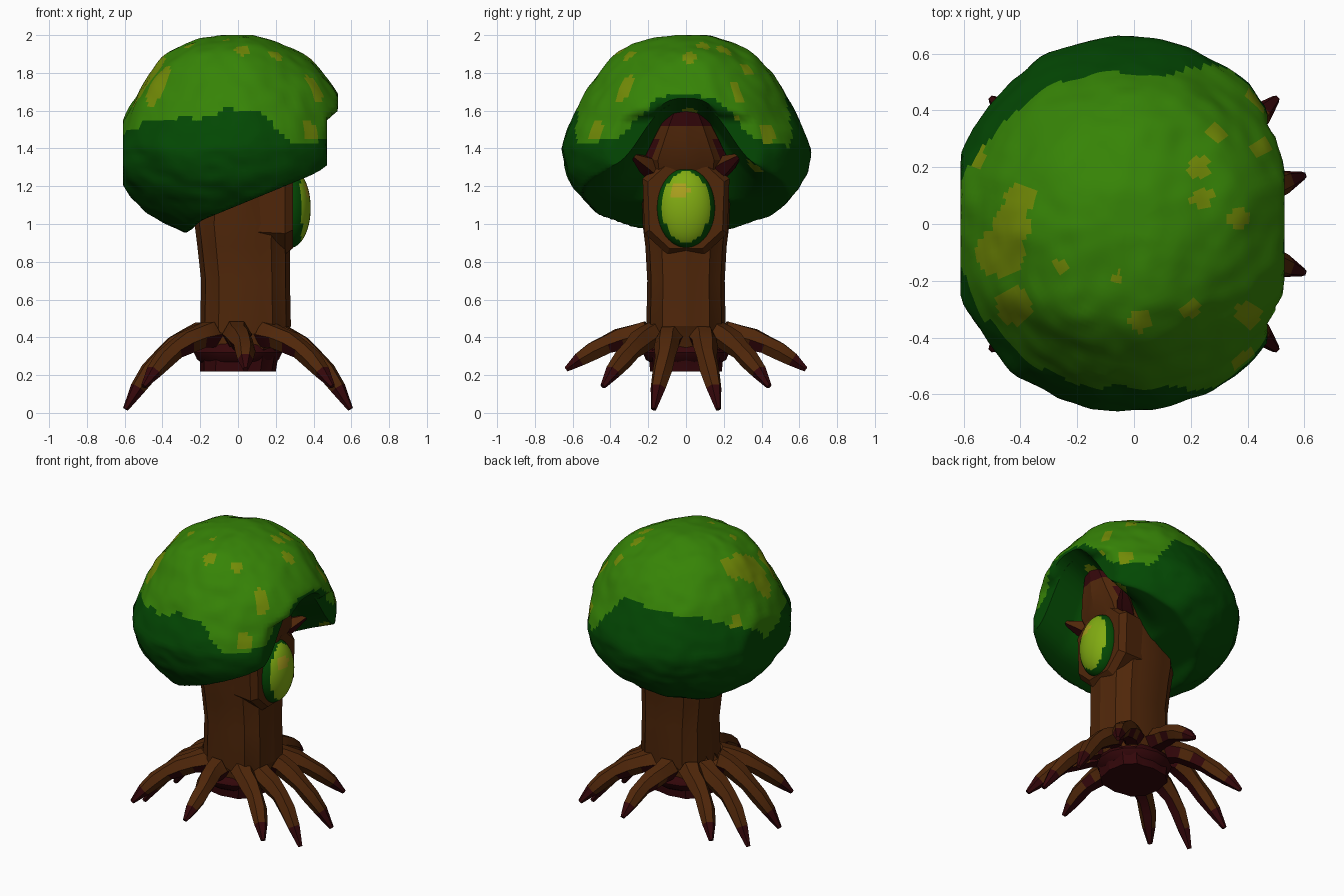
import bpy, bmesh, math
from mathutils import Vector, noise

cube = bpy.data.objects.get("Cube")
if cube:
    bpy.data.objects.remove(cube, do_unlink=True)


def material(name, rgb):
    m = bpy.data.materials.new(name)
    m.use_nodes = True
    m.diffuse_color = (*rgb, 1)
    m.node_tree.nodes["Principled BSDF"].inputs["Base Color"].default_value = (*rgb, 1)
    return m


LEAF = material("leaf green", (.037, .23, .002))
SHADE = material("deep green", (.001, .065, .001))
SPOT = material("moss yellow", (.17, .26, .002))
BARK = material("bark brown", (.08, .02, .003))
DARK = material("dark maroon", (.034, .002, .003))
GEM = material("lime", (.22, .41, .006))
AMBER = material("amber", (.4, .35, .012))


def finish(name, bm, mats, rule, angle=40):
    """Turn a bmesh into a shaded object, colouring each face by a rule."""
    bmesh.ops.recalc_face_normals(bm, faces=bm.faces[:])
    bm.normal_update()
    for f in bm.faces:
        f.material_index = rule(f.calc_center_median(), f.normal)
    mesh = bpy.data.meshes.new(name)
    bm.to_mesh(mesh)
    bm.free()
    for m in mats:
        mesh.materials.append(m)
    obj = bpy.data.objects.new(name, mesh)
    bpy.context.collection.objects.link(obj)
    bpy.ops.object.select_all(action='DESELECT')
    obj.select_set(True)
    bpy.context.view_layer.objects.active = obj
    bpy.ops.object.shade_smooth_by_angle(angle=math.radians(angle))
    return obj


def loft(bm, rings):
    """Skin a list of point rings and cap both ends."""
    loops = [[bm.verts.new(p) for p in ring] for ring in rings]
    n = len(loops[0])
    for a, b in zip(loops, loops[1:]):
        for i in range(n):
            j = (i + 1) % n
            bm.faces.new((a[i], a[j], b[j], b[i]))
    bm.faces.new(loops[0][::-1])
    bm.faces.new(loops[-1])


def tube(name, points, radii, rule, sides=6):
    bm = bmesh.new()
    rings = []
    for i, p in enumerate(points):
        d = (points[min(i + 1, len(points) - 1)] - points[max(i - 1, 0)]).normalized()
        u = d.cross(Vector((0, 0, 1))).normalized()
        v = u.cross(d)
        rings.append([p + radii[i] * (u * math.cos(a) + v * math.sin(a))
                      for a in (math.tau * k / sides for k in range(sides))])
    loft(bm, rings)
    return finish(name, bm, [BARK, DARK], rule)


# Canopy: clipped ellipsoid with a slanted underside and an arch on one side
def ramp(x, start, end):
    return min(max((x - start) / (end - start), 0), 1)


def arch(y, width):
    return math.exp(-abs(y / width) ** 3)


def underside(x, y):
    slant = .95 + .05 * ramp(x, -.28, -.2) + .41 * max(x + .24, 0)
    return slant + .35 * ramp(x, .05, .27) * arch(y, .27)


SPOTS = [(-.57, .24, .05), (-.4, .09, .055), (-.43, .0, .065), (-.47, -.1, .085),
         (-.42, -.29, .065), (-.26, -.15, .028), (-.06, -.19, .022), (.02, -.34, .04),
         (.2, -.3, .033), (.4, -.32, .045), (.37, .02, .038), (.24, .09, .038),
         (.23, .2, .038), (.29, .32, .033), (.45, .27, .035)]
LOW_SPOTS = [Vector((.39, -.48, 1.5)), Vector((.42, .43, 1.48)), Vector((.42, .35, 1.28))]


def leaf_rule(c, n):
    wobble = .05 * noise.noise(c * 6) + .02 * noise.noise(c * 16)
    if any((c - s).length < .055 for s in LOW_SPOTS):
        return 2
    if c.z > 1.55 and any(math.hypot(c.x - x, c.y - y) < r for x, y, r in SPOTS):
        return 2
    side = ramp(c.x, .12, .3)
    back = 1.42 + .29 * abs(c.y) + .2 * max(c.y, 0)
    front = 1.42 + .27 * arch(c.y, .29)
    edge = back * (1 - side) + front * side
    return 0 if c.z + wobble * (1 - .7 * side) > edge else 1


bm = bmesh.new()
bmesh.ops.create_uvsphere(bm, u_segments=128, v_segments=76, radius=1)
for v in bm.verts:
    p = v.co.copy()
    k = 1 + .025 * noise.noise(p * 3.2) + .012 * noise.noise(p * 8)
    chamfer = 1 - .085 * math.sin(math.pi * max(p.z, 0))
    y = .66 * p.y * k * chamfer
    z = min(1.4 + (.605 if p.z > 0 else .49) * p.z * k, 2)
    limit = .47 + .06 * ramp(z, 1.55, 1.6)
    x = -.025 + .635 * p.x * k * (chamfer if p.x < 0 else 1)
    x = min(max(x, -.61), limit)
    v.co = (x, y, max(z, underside(x, y)))
finish("canopy", bm, [LEAF, SHADE, SPOT], leaf_rule, 60)


# Trunk: ridged, squarish rings given as height, centre x, half width, half depth
def squarish(t):
    return math.copysign(abs(t) ** .75, t)


SECTIONS = [(.22, 0, .2, .19), (.34, .01, .21, .2), (.46, .04, .24, .21),
            (.7, .04, .235, .205), (.88, .03, .245, .215), (1.0, .025, .255, .23),
            (1.25, .035, .25, .235), (1.34, .08, .25, .25), (1.45, .14, .21, .19),
            (1.52, .19, .165, .15), (1.6, .24, .12, .1)]
bm = bmesh.new()
rings = []
for z, cx, rx, ry in SECTIONS:
    ring = []
    for i in range(24):
        a = math.tau * i / 24
        k = 1 if i % 2 == 0 else .95
        ring.append((cx + rx * k * squarish(math.cos(a)), ry * k * squarish(math.sin(a)), z))
    rings.append(ring)
loft(bm, rings)
finish("trunk", bm, [BARK, DARK],
       lambda c, n: int(c.z < .3 or c.z > 1.53 or n.z < -.7 or (c.z > 1.36 and abs(c.y) > .16)), 25)

# Hollow frame: eight-sided bark collar behind the gem
bm = bmesh.new()
outline = [(-.1, .84), (.1, .84), (.22, .95), (.23, 1.24),
           (.12, 1.34), (-.12, 1.34), (-.23, 1.24), (-.22, .95)]
loft(bm, [[(x, y * s, 1.1 + (z - 1.1) * s) for y, z in outline]
          for x, s in ((.1, .95), (.25, 1), (.29, .88))])
finish("gem_frame", bm, [BARK, DARK], lambda c, n: int(n.z < -.8), 25)

# Gem: faceted oval with a green rim and a small amber patch
bm = bmesh.new()
bmesh.ops.create_uvsphere(bm, u_segments=32, v_segments=24, radius=1)
for v in bm.verts:
    v.co = (.275 + .11 * v.co.x, .155 * v.co.y, 1.085 + .212 * v.co.z)


def gem_rule(c, n):
    if math.hypot(c.y + .03, c.z - 1.17) < .045:
        return 2
    return 1 if math.hypot(c.y / .125, (c.z - 1.09) / .188) < 1 else 0


finish("gem", bm, [SHADE, GEM, AMBER], gem_rule, 30)


# Roots: thick arched tubes with blunt dark tips
def root(name, tip):
    out = Vector((tip.x, tip.y, 0)).normalized()
    across = Vector((-out.y, out.x, 0))
    turn = 1 if tip.x * tip.y > 0 else -1
    start = out * .14
    points, radii = [out * .15 + Vector((0, 0, .62))], [.04]
    for i in range(8):
        t = i / 7
        p = start.lerp(tip, t) + across * (.03 * turn * math.sin(t * 6) * (1 - t))
        p.z = .42 - (.42 - tip.z) * t ** 2.1
        points.append(p)
        radii.append(.015 if i == 7 else .078 - .042 * t + .006 * (i % 2))
    tube(name, points, radii,
         lambda c, n: int(n.z < -.5 or c.xy.length > tip.xy.length - .05))


for sy, yname in ((-1, "front"), (1, "back")):
    root(f"short_root_{yname}", Vector((.04, sy * .635, .23)))
    for sx, xname in ((1, "left"), (-1, "right")):
        root(f"long_root_{yname}_{xname}", Vector((sx * .595, sy * .17, .02)))
        root(f"middle_root_{yname}_{xname}", Vector((sx * .5, sy * .44, .14)))

# Broken branch stubs beside the hollow
for s, name in ((-1, "front"), (1, "back")):
    tube(f"branch_stub_{name}",
         [Vector((.15, s * .12, 1.24)), Vector((.26, s * .22, 1.32)), Vector((.32, s * .28, 1.36))],
         [.07, .05, .015], lambda c, n: int(n.z < 0), 5)

# Central root ball under the trunk
bm = bmesh.new()
bmesh.ops.create_uvsphere(bm, u_segments=14, v_segments=8, radius=1)
for v in bm.verts:
    v.co = (.24 * v.co.x, .23 * v.co.y, .32 + .1 * v.co.z)
finish("root_ball", bm, [DARK], lambda c, n: 0)
